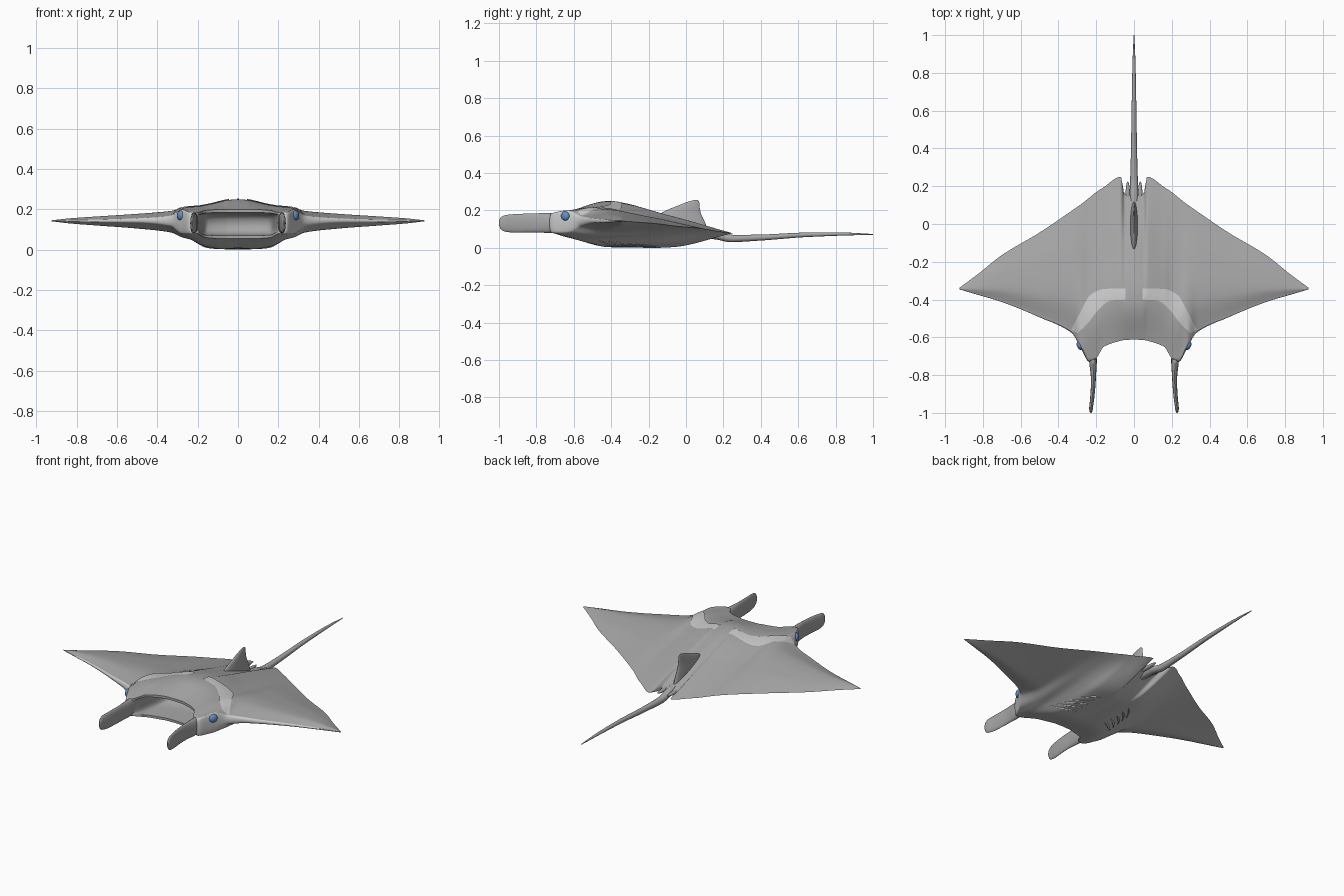
import bpy, bmesh, math
from mathutils import Vector

if "Cube" in bpy.data.objects:
    bpy.data.objects.remove(bpy.data.objects["Cube"])


def material(name, color):
    m = bpy.data.materials.new(name)
    m.diffuse_color = (*color, 1)
    m.use_nodes = True
    m.node_tree.nodes["Principled BSDF"].inputs["Base Color"].default_value = m.diffuse_color
    return m


dark = material("dark_back", (0.38, 0.38, 0.38))
pale = material("pale_belly", (0.8, 0.8, 0.8))
blue = material("eye_blue", (0.13, 0.27, 0.55))


def pchip(xs, ys, x):
    """Smooth interpolation without overshoot."""
    x = min(max(x, xs[0]), xs[-1])
    n = len(xs)
    i = max(k for k in range(n - 1) if x >= xs[k])
    d = [(ys[k + 1] - ys[k]) / (xs[k + 1] - xs[k]) for k in range(n - 1)]

    def slope(k):
        if k == 0 or k == n - 1:
            return d[min(k, n - 2)]
        a, b = d[k - 1], d[k]
        return 0 if a * b <= 0 else 2 * a * b / (a + b)
    h = xs[i + 1] - xs[i]
    s = (x - xs[i]) / h
    return (ys[i] * (1 + 2 * s) * (1 - s) ** 2 + slope(i) * h * s * (1 - s) ** 2
            + ys[i + 1] * s * s * (3 - 2 * s) + slope(i + 1) * h * s * s * (s - 1))


def finish(name, bm, mats, angle=45):
    bmesh.ops.recalc_face_normals(bm, faces=bm.faces)
    me = bpy.data.meshes.new(name)
    bm.to_mesh(me)
    bm.free()
    ob = bpy.data.objects.new(name, me)
    bpy.context.collection.objects.link(ob)
    for m in mats:
        me.materials.append(m)
    bpy.ops.object.select_all(action='DESELECT')
    ob.select_set(True)
    bpy.context.view_layer.objects.active = ob
    bpy.ops.object.shade_smooth_by_angle(angle=math.radians(angle))
    return ob


def loft(name, rings, mats=(dark,), closed=True, angle=45, pick=None):
    bm = bmesh.new()
    vs = [[bm.verts.new(p) for p in r] for r in rings]
    n = len(vs[0])
    for a, b in zip(vs, vs[1:]):
        for k in range(n if closed else n - 1):
            f = bm.faces.new((a[k], a[(k + 1) % n], b[(k + 1) % n], b[k]))
            if pick:
                f.material_index = pick(k, abs(a[0].co.x + b[0].co.x) / 2)
    if closed:
        bm.faces.new(vs[0])
        bm.faces.new(vs[-1])
    return finish(name, bm, mats, angle)


def ellipse(c, u, v, n=20):
    c, u, v = Vector(c), Vector(u), Vector(v)
    return [c + u * math.cos(2 * math.pi * k / n) + v * math.sin(2 * math.pi * k / n)
            for k in range(n)]


def refine(rows, steps):
    """Resample section rows smoothly."""
    cols = list(zip(*rows))
    idx = range(len(rows))
    return [[pchip(idx, c, (len(rows) - 1) * k / steps) for c in cols] for k in range(steps + 1)]


# Body stations: x, front y, rear y, top z at 0/.25/.6/1 chord, bottom z at 0/.25/.6, mouth depth
STATIONS = [
    (0.00, -.612, .16, .200, .250, .190, .080, .055, .008, .002, .25),
    (0.05, -.614, .16, .200, .247, .185, .080, .055, .005, .000, .25),
    (0.07, -.618, .25, .200, .243, .175, .078, .055, .003, .003, .25),
    (0.16, -.65, .195, .195, .222, .165, .085, .060, .015, .020, .25),
    (0.205, -.715, .165, .185, .215, .165, .090, .080, .035, .045, .00),
    (0.235, -.72, .140, .185, .213, .165, .094, .080, .050, .060, -.01),
    (0.28, -.64, .105, .200, .207, .165, .100, .080, .062, .075, -.02),
    (0.33, -.562, .070, .170, .193, .163, .105, .115, .085, .090, -.015),
    (0.50, -.485, -.045, .157, .178, .160, .115, .133, .105, .110, -.009),
    (0.70, -.407, -.165, .150, .165, .155, .130, .136, .120, .125, -.006),
    (0.83, -.370, -.268, .148, .156, .150, .138, .139, .130, .133, -.004),
    (0.925, -.346, -.338, .145, .146, .145, .143, .142, .141, .142, 0),
]
COLS = list(zip(*STATIONS))
T = (0, .25, .6, 1)


def station(x):
    return [pchip(COLS[0], c, abs(x)) for c in COLS]


def skin(x, y, top=True):
    s = station(x)
    z = s[3:7] if top else [s[7], s[8], s[9], s[6]]
    return pchip(T, z, (y - s[1]) / (s[2] - s[1]))


CAVITY = ((0, .1), (.5, .12), (.9, .17), (1, .35), (1, .65), (.9, .83), (.5, .88), (0, .9))


def body_ring(x):
    _, y0, y1, *z, d = station(x)
    top, bot = z[:4], [z[4], z[5], z[6], z[3]]
    ts = [(k / 28) ** 1.3 for k in range(29)]
    ring = [(x, y0 + (y1 - y0) * t, pchip(T, top, t)) for t in ts]
    ring += [(x, y0 + (y1 - y0) * t, pchip(T, bot, t)) for t in ts[-2::-1]]
    # hollow mouth in the middle, rounded leading edge outside it
    for k, (dep, s) in enumerate(CAVITY):
        if d <= 0:
            a = math.pi * (k + 1) / 9
            dep, s = math.sin(a), (1 - math.cos(a)) / 2
        ring.append((x, y0 + d * dep, bot[0] + (top[0] - bot[0]) * s))
    return ring


def body_colour(k, x):
    if k < 28:
        return 0
    return 1 if k < 56 or x > .2 else 0


half = [.925 * (k / 90) ** 1.35 for k in range(91)]
loft("body_and_wings", [body_ring(x) for x in [-v for v in half[:0:-1]] + half],
     (dark, pale), angle=60, pick=body_colour)

# Tail: y, z, radius
tail = refine([(.04, .08, .03), (.15, .07, .024), (.25, .05, .02), (.40, .055, .016),
               (.65, .07, .012), (.85, .074, .008), (1.0, .072, .002)], 48)
loft("tail", [ellipse((0, y, z), (r, 0, 0), (0, 0, r)) for y, z, r in tail])

# Dorsal fin: z, front y, rear y, half width
dorsal = refine([(.09, -.2, .12, .024), (.14, -.18, .10, .02), (.19, -.125, .078, .014),
                 (.225, -.045, .072, .009), (.248, .015, .07, .005), (.256, .045, .062, .002)], 30)
loft("dorsal_fin", [ellipse((0, (a + b) / 2, z), (0, (b - a) / 2, 0), (w, 0, 0), 28)
                    for z, a, b, w in dorsal])

# Head fins: y, x, half width, bottom z, top z
head = refine([(-.64, .222, .022, .09, .18), (-.73, .217, .02, .08, .186), (-.82, .215, .013, .083, .184),
               (-.92, .221, .011, .082, .18), (-.97, .227, .01, .088, .174),
               (-.99, .228, .008, .1, .163), (-1.0, .228, .003, .12, .145)], 36)
# Shoulder markings: outer x, y and inner x, y
marking = refine([(.045, -.342, .045, -.40), (.15, -.343, .12, -.405), (.23, -.375, .18, -.445),
                  (.28, -.46, .24, -.52), (.333, -.56, .298, -.578)], 40)

for side, s in (("left", -1), ("right", 1)):
    loft(side + "_head_fin", [ellipse((s * x, y, (a + b) / 2), (w, 0, 0), (0, 0, (b - a) / 2))
                              for y, x, w, a, b in head])

    rings = []
    for xa, ya, xb, yb in marking:
        row = []
        for k in range(9):
            x, y = xa + (xb - xa) * k / 8, ya + (yb - ya) * k / 8
            row.append((s * x, y, skin(x, y) + .004))
        rings.append(row)
    patch = loft(side + "_shoulder_marking", rings, (pale,), closed=False)
    if patch.data.polygons[0].normal.z < 0:
        patch.data.flip_normals()

    # Eye
    bm = bmesh.new()
    bmesh.ops.create_uvsphere(bm, u_segments=24, v_segments=14, radius=1)
    eye = finish(side + "_eye", bm, (blue,))
    eye.scale = (.016, .025, .024)
    eye.location = (s * .285, -.645, .17)
    eye.rotation_euler = (0, 0, s * math.radians(-32))

    # Pelvic fin
    bm = bmesh.new()
    bmesh.ops.create_uvsphere(bm, u_segments=20, v_segments=12, radius=1)
    pelvic = finish(side + "_pelvic_fin", bm, (dark,))
    pelvic.scale = (.012, .075, .011)
    pelvic.location = (s * .033, .15, .075)

    # Gill ridges on the underside, outer ends swept forward
    for g in range(5):
        rings = []
        for k in range(17):
            u = k / 16
            x = .09 + (.135 - .012 * g) * u
            y = -.42 + .05 * g - .12 * (u - .5) + .015 * math.sin(math.pi * u)
            r = .001 + .005 * math.sin(math.pi * u)
            rings.append(ellipse((s * x, y, skin(x, y, False) + .001), (0, r * 1.3, 0), (0, 0, r), 10))
        loft(f"{side}_gill_{g + 1}", rings, (pale,))
